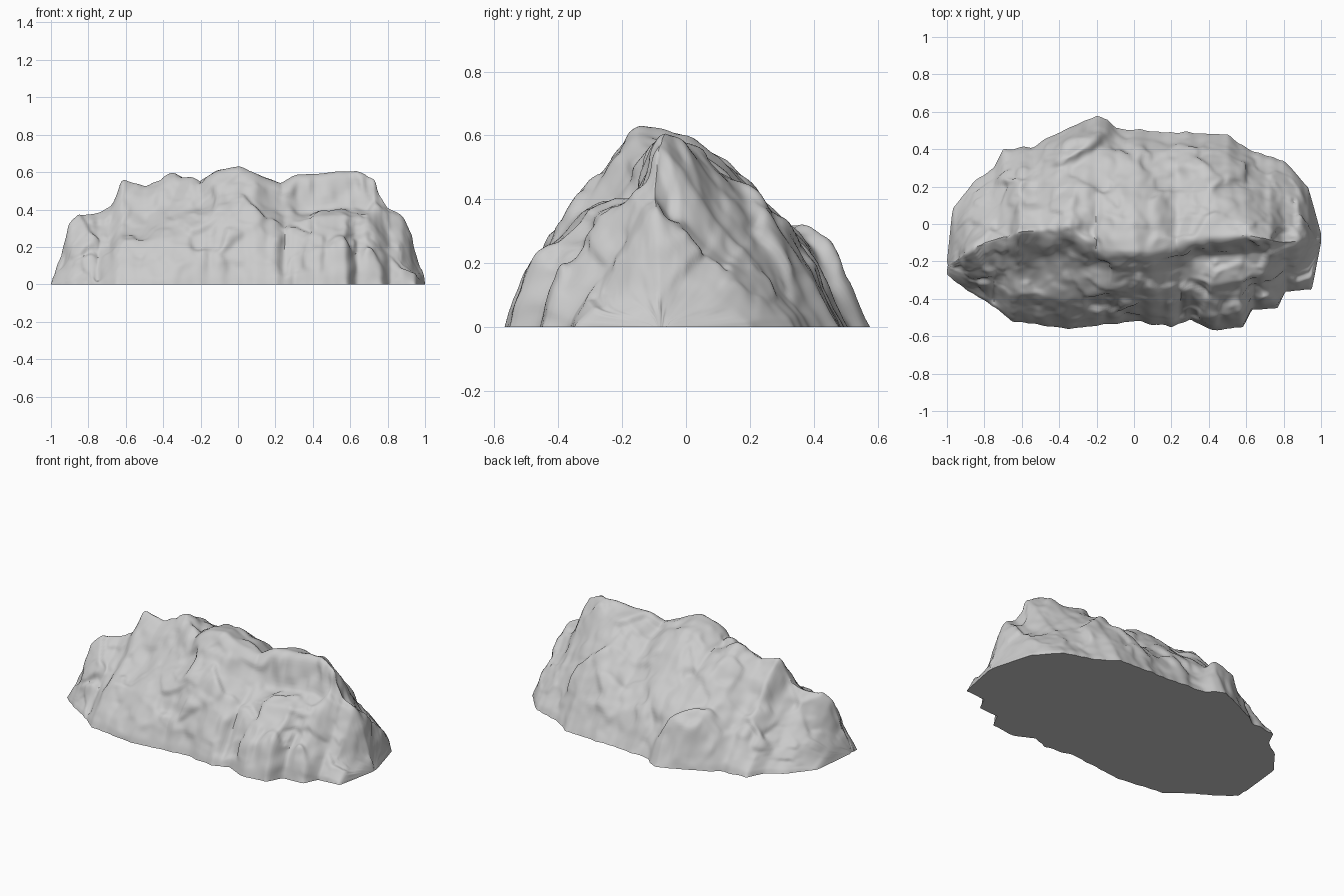
import bpy, bmesh, math
from mathutils import Vector, noise

cube = bpy.data.objects.get("Cube")
if cube:
    bpy.data.objects.remove(cube, do_unlink=True)

# Outline and crest of the rock along its length: (x, value)
FRONT = [(-1, -.27), (-.9, -.35), (-.78, -.42), (-.65, -.52), (-.35, -.56), (0, -.52), (.2, -.55),
         (.3, -.51), (.42, -.57), (.58, -.55), (.63, -.46), (.77, -.45), (.81, -.36), (.95, -.35), (1, -.1)]
BACK = [(-1, -.2), (-.97, .08), (-.86, .22), (-.75, .3), (-.7, .4), (-.55, .41), (-.42, .48), (-.2, .58),
        (-.14, .56), (-.1, .51), (.2, .49), (.5, .48), (.6, .4), (.8, .34), (.93, .2), (1, -.05)]
CREST_Z = [(-1, .02), (-.97, .12), (-.9, .27), (-.8, .36), (-.68, .43), (-.62, .57), (-.5, .53), (-.38, .56),
           (-.25, .57), (-.2, .54), (-.1, .61), (0, .63), (.1, .59), (.23, .52), (.3, .57), (.6, .61),
           (.73, .57), (.8, .42), (.88, .37), (.94, .2), (1, .02)]
CREST_Y = [(-1, -.22), (-.8, -.1), (-.6, -.04), (-.35, -.03), (-.15, -.14), (.1, -.15), (.3, -.08),
           (.6, -.06), (.8, -.1), (1, -.08)]

# Cross-section slopes, from the base edge (0) to the crest (1)
FRONT_SLOPE = [(0, 0), (.02, .06), (.1, .2), (.3, .44), (.5, .62), (.7, .75), (.93, .97), (1, 1)]
LEDGE_SLOPE = [(0, 0), (.03, .09), (.15, .28), (.5, .6), (.8, .69), (.93, .96), (1, 1)]
BACK_SLOPE = [(0, 0), (.03, .07), (.12, .22), (.3, .5), (.56, .79), (.75, .92), (1, 1)]
END_SLOPE = [(0, 0), (.03, .06), (.3, .34), (.6, .58), (.85, .85), (1, 1)]

# Boulders and hollows: x, y, half length, half width, height, turn in degrees
LUMPS = [(-.28, .45, .2, .07, .1, 33), (-.84, -.2, .1, .12, .06, 20), (-.33, 0, .06, .05, .04, 40),
         (.55, -.48, .07, .07, .05, 0), (.72, -.42, .06, .05, .05, 0), (.5, .25, .11, .04, .04, 25),
         (0, .02, .2, .14, .02, 0), (0, -.33, .2, .14, .03, 0), (-.55, -.24, .16, .1, -.04, 0),
         (.25, .15, .1, .16, -.03, 0), (-.45, .2, .16, .12, -.03, 30), (.3, .35, .15, .08, .03, -10)]
CRACKS = [(-.75, .05), (-.15, .03), (.25, .06), (.6, .03)]


def lerp_table(table, t):
    for (a, va), (b, vb) in zip(table, table[1:]):
        if t <= b:
            return va + (vb - va) * max(0, t - a) / (b - a)
    return table[-1][1]


def clamp(value):
    return min(1, max(0, value))


def lump(x, y, cx, cy, rx, ry, height, turn):
    c, s = math.cos(math.radians(turn)), math.sin(math.radians(turn))
    u = ((x - cx) * c + (y - cy) * s) / rx
    v = ((y - cy) * c - (x - cx) * s) / ry
    return height * math.exp(-(u * u + v * v) ** 2)


def chip(p, scale, seed):
    """Tilted plates, one for each broken stone cell."""
    q = p * scale + Vector((seed, seed, seed))
    centre = noise.voronoi(q)[1][0]
    return noise.noise_vector(centre * 3.7).dot(q - centre) / scale


def surface_point(x, t, back):
    edge = lerp_table(BACK if back else FRONT, x)
    edge += .012 * noise.noise(Vector((x * 16, 5 if back else 1, 0)))
    crest = lerp_table(CREST_Y, x)
    y = edge + (crest - edge) * t
    end = clamp((abs(x) - .4) / .3)
    slope = lerp_table(BACK_SLOPE if back else FRONT_SLOPE, t) * (1 - end) + lerp_table(END_SLOPE, t) * end
    if not back:
        ledge = clamp((x - .25) / .07) * clamp((.76 - x) / .07)
        slope += (lerp_table(LEDGE_SLOPE, t) - slope) * ledge
    z = lerp_table(CREST_Z, x) * slope
    grow = clamp(t * 9) * clamp((1 - abs(x)) * 12)
    z += grow * sum(lump(x, y, *item) for item in LUMPS)
    if not back:
        z -= grow * (1 - t) * sum(d * math.exp(-((x - c) / .02) ** 2) for c, d in CRACKS)
    return Vector((x, y, max(0, z)))


# Rock body: rows across the stone, columns along it
COLS, HALF = 200, 60
bm = bmesh.new()
grid = []
for i in range(COLS + 1):
    x = -math.cos(math.pi * i / COLS) * .35 + (2 * i / COLS - 1) * .65
    steps = [((j / HALF) ** 1.2, False) for j in range(HALF + 1)]
    steps += [((j / HALF) ** 1.2, True) for j in reversed(range(HALF))]
    grid.append([bm.verts.new(surface_point(x, t, back)) for t, back in steps])
for a, b in zip(grid, grid[1:]):
    for j in range(2 * HALF):
        bm.faces.new((a[j], b[j], b[j + 1], a[j + 1]))
bm.normal_update()

# Broken stone relief, fading out at the ground
rim = {v for v in bm.verts if v.is_boundary}
moves = []
for v in bm.verts:
    p = v.co.copy()
    relief = .25 * chip(p, 4.5, 2) + .2 * chip(p, 9, 7) + .005 * noise.noise(p * 18)
    moves.append((v, v.normal * relief * clamp(p.z * 9)))
for v, move in moves:
    v.co += move
    v.co.z = max(0, v.co.z)
inner = [v for v in bm.verts if v not in rim]
for _ in range(3):
    bmesh.ops.smooth_vert(bm, verts=inner, factor=.5, use_axis_x=True, use_axis_y=True, use_axis_z=True)

# Flat underside
loop = [col[0] for col in grid] + grid[-1][1:-1] + [col[-1] for col in reversed(grid)] + grid[0][-2:0:-1]
for v in loop:
    v.co.z = 0
bm.faces.new(list(reversed(loop)))
bmesh.ops.recalc_face_normals(bm, faces=bm.faces)

mesh = bpy.data.meshes.new("rock")
bm.to_mesh(mesh)
bm.free()
rock = bpy.data.objects.new("rock", mesh)
bpy.context.collection.objects.link(rock)

# Plain grey stone
stone = bpy.data.materials.new("grey_stone")
stone.use_nodes = True
colour = (.6, .6, .6, 1)
stone.diffuse_color = colour
stone.node_tree.nodes["Principled BSDF"].inputs["Base Color"].default_value = colour
mesh.materials.append(stone)

bpy.context.view_layer.objects.active = rock
rock.select_set(True)
bpy.ops.object.shade_smooth_by_angle(angle=math.radians(40))
